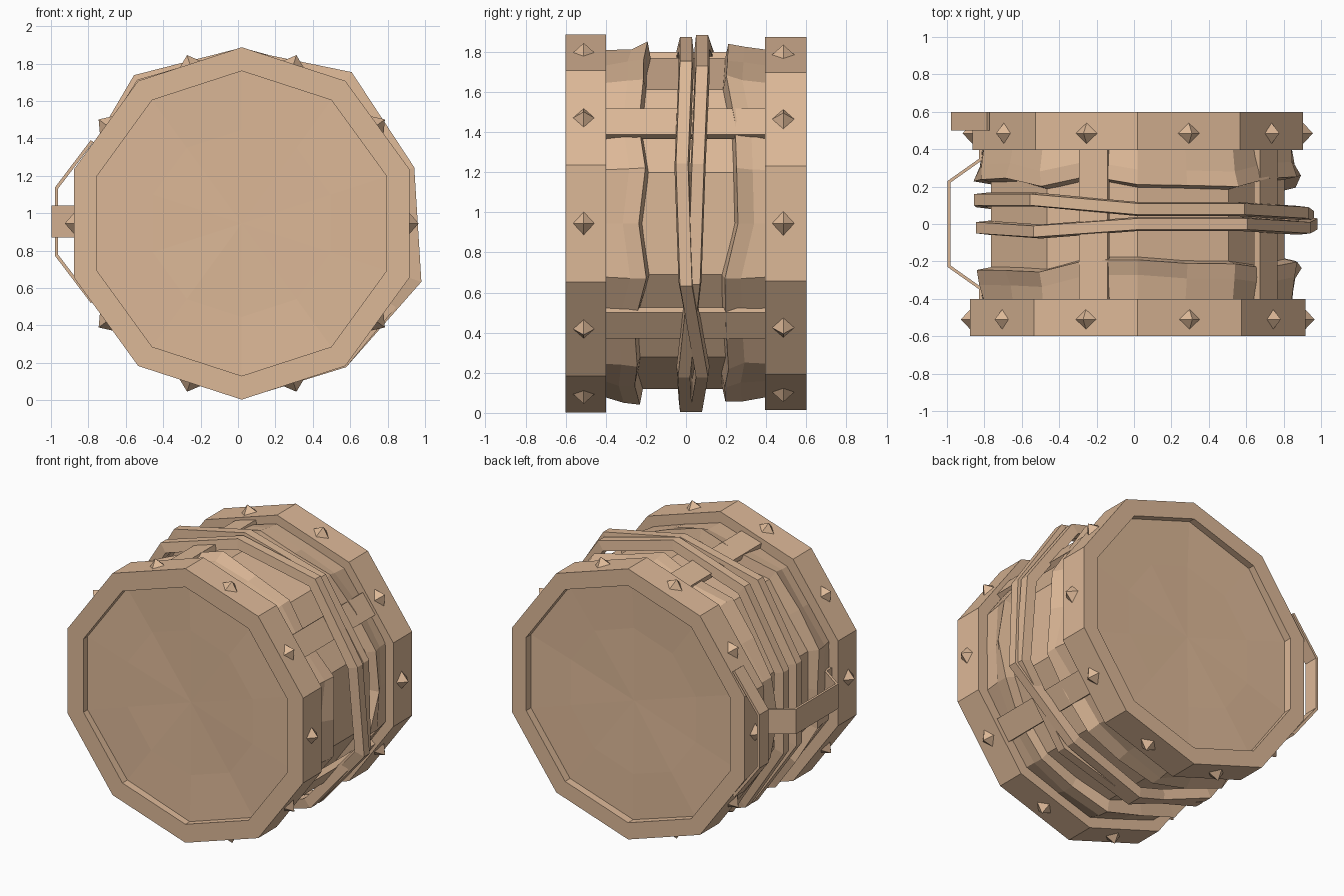
import bpy, bmesh, math, random
from mathutils import Vector, Matrix

random.seed(4)
if "Cube" in bpy.data.objects:
    bpy.data.objects.remove(bpy.data.objects["Cube"], do_unlink=True)

CX, CZ = 0.02, 0.945      # barrel axis, running along y
SIDES = 10

wood = bpy.data.materials.new("tan_wood")
wood.use_nodes = True
colour = (0.72, 0.48, 0.31, 1)
wood.diffuse_color = colour
wood.node_tree.nodes["Principled BSDF"].inputs["Base Color"].default_value = colour


def polar(deg, r, y):
    a = math.radians(deg)
    return Vector((CX + r * math.cos(a), y, CZ + r * math.sin(a)))


def finish(name, bm):
    bmesh.ops.recalc_face_normals(bm, faces=bm.faces)
    mesh = bpy.data.meshes.new(name)
    bm.to_mesh(mesh)
    bm.free()
    mesh.materials.append(wood)
    obj = bpy.data.objects.new(name, mesh)
    bpy.context.collection.objects.link(obj)
    return obj


def lathe(name, rings, closed=False, caps=False):
    """Join rings of points; each ring has the same number of points."""
    bm = bmesh.new()
    loops = [[bm.verts.new(p) for p in ring] for ring in rings]
    n = len(loops[0])
    pairs = list(zip(loops, loops[1:]))
    if closed:
        pairs.append((loops[-1], loops[0]))
    for a, b in pairs:
        for i in range(n):
            j = (i + 1) % n
            bm.faces.new((a[i], a[j], b[j], b[i]))
    if caps:
        for loop in (loops[0], loops[-1]):
            result = bmesh.ops.poke(bm, faces=[bm.faces.new(loop)])
            result["verts"][0].co.y *= 0.985
    return finish(name, bm)


def ring(r, y, n=SIDES, jr=0.0, jy=0.0):
    step = 360 / n
    return [polar(18 + i * step, r + random.uniform(-jr, jr),
                  y + random.uniform(-jy, jy)) for i in range(n)]


# Barrel core with slightly uneven end boards
lathe("barrel_core", [ring(0.5, -0.545, jy=0.008), ring(0.822, -0.55, jy=0.006),
                      ring(0.825, -0.4), ring(0.825, 0.4),
                      ring(0.822, 0.55, jy=0.006), ring(0.5, 0.545, jy=0.008)], caps=True)

# End rims
for name, y0, y1, r in (("front_rim", -0.6, -0.4, 0.942), ("back_rim", 0.395, 0.6, 0.93)):
    lathe(name, [ring(r, y0), ring(r, y1), ring(0.815, y1), ring(0.815, y0)], closed=True)


# Rough stave layers reaching in from each rim with ragged edges
def stave_layer(name, side):
    edge = [random.uniform(0.18, 0.25) for _ in range(SIDES * 2)]
    rings = []
    for kind in range(4):
        points = []
        for i in range(SIDES * 2):
            deg = 18 + i * 18
            flat = 0.955 if i % 2 else 1.0
            r = (0.865, 0.875, 0.9, 0.8)[kind] * flat
            if kind in (1, 2):
                r += random.uniform(-0.02, 0.02)
            y = (0.41, edge[i] + 0.09, edge[i] + 0.01, edge[i] - 0.01)[kind]
            points.append(polar(deg, r, side * y))
        rings.append(points)
    lathe(name, rings)


stave_layer("front_staves", -1)
stave_layer("back_staves", 1)


# Crooked binding hoops: (radius, y) at each corner, counter-clockwise from 18 degrees
def hoop(name, path, width=0.075, depth=0.07):
    rings = []
    for dr, dy in ((0, -0.4), (0, 0.4), (-depth, 0.5), (-depth, -0.5)):
        rings.append([polar(18 + 36 * i, r + dr, y + dy * width)
                      for i, (r, y) in enumerate(path)])
    lathe(name, rings, closed=True)


hoop("hoop_a", [(0.97, -0.02), (1.0, 0.0), (0.93, 0.0), (0.95, -0.04), (0.91, -0.02),
                (0.91, -0.02), (0.93, 0.0), (0.94, 0.05), (0.95, 0.08), (1.01, 0.0)])
hoop("hoop_b", [(0.96, 0.06), (0.97, 0.08), (0.94, 0.08), (0.98, 0.13), (0.92, 0.13),
                (0.91, 0.12), (0.93, 0.08), (0.94, 0.0), (0.95, -0.01), (0.99, 0.04)])

# Straight cross straps between the rims
for name, deg in (("upper_strap", 36), ("lower_strap", -36), ("top_strap", 106)):
    bm = bmesh.new()
    turn = Matrix.Rotation(math.radians(-deg), 4, "Y")
    place = Matrix.Translation(polar(deg, 0.845, 0)) @ turn
    bmesh.ops.create_cube(bm, size=1, matrix=place @ Matrix.Diagonal((0.04, 0.82, 0.16, 1)))
    finish(name, bm)

# Pointed studs in the middle of each rim facet
for name, y, flat in (("front_studs", -0.51, 0.894), ("back_studs", 0.485, 0.885)):
    bm = bmesh.new()
    for i in range(SIDES):
        deg = 36 * i
        t = Vector((-math.sin(math.radians(deg)), 0, math.cos(math.radians(deg))))
        base = polar(deg, flat - 0.005, y)
        corners = [bm.verts.new(base + o) for o in
                   (t * 0.065, Vector((0, 0.06, 0)), t * -0.065, Vector((0, -0.06, 0)))]
        tip = bm.verts.new(polar(deg, flat + 0.052, y))
        bm.faces.new(corners)
        for k in range(4):
            bm.faces.new((corners[k], corners[(k + 1) % 4], tip))
    finish(name, bm)


# Bent flat handles on the right side
def bent_strip(name, points, offset):
    bm = bmesh.new()
    low = [bm.verts.new(Vector(p) - offset) for p in points]
    high = [bm.verts.new(Vector(p) + offset) for p in points]
    for i in range(len(points) - 1):
        bm.faces.new((low[i], low[i + 1], high[i + 1], high[i]))
    obj = finish(name, bm)
    solid = obj.modifiers.new("thickness", "SOLIDIFY")
    solid.thickness = 0.018
    solid.offset = 0


MID = 0.955
profile = [(-0.82, -0.41), (-0.82, -0.345), (-0.99, -0.225)]
profile += [(x, -s) for x, s in reversed(profile)]
bent_strip("side_handle", [(x, s, MID) for x, s in profile], Vector((0, 0, 0.085)))
profile = [(-0.78, -0.43), (-0.97, -0.18)]
profile += [(x, -s) for x, s in reversed(profile)]
bent_strip("back_rim_handle", [(x, 0.55, MID + s) for x, s in profile], Vector((0, 0.05, 0)))
